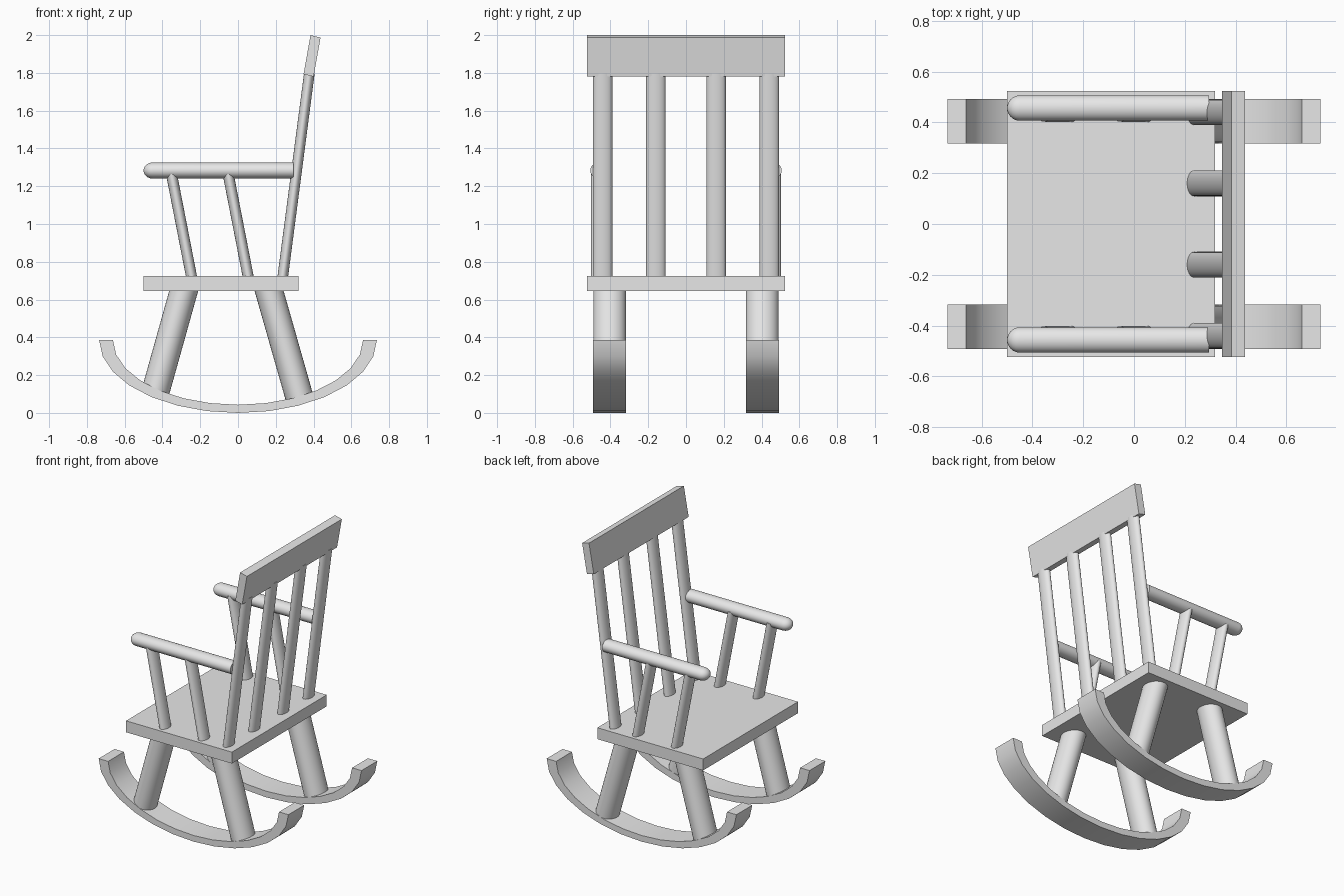
import bpy, bmesh, math
from mathutils import Vector, Matrix

if "Cube" in bpy.data.objects:
    bpy.data.objects.remove(bpy.data.objects["Cube"])

wood = bpy.data.materials.new("light_grey")
wood.diffuse_color = (0.8, 0.8, 0.8, 1)
wood.use_nodes = True
wood.node_tree.nodes["Principled BSDF"].inputs["Base Color"].default_value = wood.diffuse_color


def finish(name, bm, smooth=True):
    bmesh.ops.recalc_face_normals(bm, faces=bm.faces)
    me = bpy.data.meshes.new(name)
    bm.to_mesh(me)
    bm.free()
    me.materials.append(wood)
    ob = bpy.data.objects.new(name, me)
    bpy.context.collection.objects.link(ob)
    if smooth:
        bpy.ops.object.select_all(action='DESELECT')
        ob.select_set(True)
        bpy.context.view_layer.objects.active = ob
        bpy.ops.object.shade_smooth_by_angle(angle=math.radians(30))
    return ob


def slab(name, profile, y0, y1, smooth=False):
    """Extrude an (x, z) outline from y0 to y1."""
    bm = bmesh.new()
    face = bm.faces.new([bm.verts.new((x, y0, z)) for x, z in profile])
    ext = bmesh.ops.extrude_face_region(bm, geom=[face])
    verts = [g for g in ext["geom"] if isinstance(g, bmesh.types.BMVert)]
    bmesh.ops.translate(bm, vec=(0, y1 - y0, 0), verts=verts)
    return finish(name, bm, smooth)


def rod(name, y, a, b, rx, ry, dome=0, n=32):
    """Oval rod between (x, z) points a and b, with an optional rounded start."""
    start, end = Vector((a[0], y, a[1])), Vector((b[0], y, b[1]))
    axis = end - start
    turn = Matrix.Rotation(math.atan2(axis.x, axis.z), 3, 'Y')
    rings = [(0, 1), (axis.length, 1)]
    if dome:
        steps = [math.radians(d) for d in (8, 24, 40, 56, 73)]
        rings = [(dome * (1 - math.cos(t)), math.sin(t)) for t in steps]
        rings += [(dome, 1), (axis.length, 1)]
    bm = bmesh.new()
    loops = []
    for h, s in rings:
        loops.append([bm.verts.new(start + turn @ Vector((
            rx * s * math.cos(math.tau * i / n),
            ry * s * math.sin(math.tau * i / n), h))) for i in range(n)])
    for lo, hi in zip(loops, loops[1:]):
        for i in range(n):
            j = (i + 1) % n
            bm.faces.new((lo[i], lo[j], hi[j], hi[i]))
    bm.faces.new(loops[0])
    bm.faces.new(loops[-1])
    return finish(name, bm)


# Seat board and tilted head board
slab("seat", [(-0.5, 0.645), (0.32, 0.645), (0.32, 0.725), (-0.5, 0.725)], -0.525, 0.525)
slab("head_board", [(0.347, 1.793), (0.400, 1.78), (0.437, 1.987), (0.384, 2.0)], -0.525, 0.525)

# Half-ellipse rocker outline
SEG = 14
angles = [math.pi + math.pi * i / SEG for i in range(SEG + 1)]
outer = [(0.735 * math.cos(t), 0.385 + 0.385 * math.sin(t)) for t in angles]
inner = [(0.662 * math.cos(t), 0.385 + 0.342 * math.sin(t)) for t in angles]
rocker = outer + inner[::-1]

for side, s in (("left", -1), ("right", 1)):
    # Rockers and splayed legs
    slab(side + "_rocker", rocker, s * 0.317, s * 0.492, True)
    rod(side + "_front_leg", s * 0.404, (-0.438, 0.108), (-0.278, 0.68), 0.074, 0.087)
    rod(side + "_back_leg", s * 0.404, (0.325, 0.082), (0.155, 0.68), 0.074, 0.087)
    # Armrest with rounded front and its two supports
    rod(side + "_armrest", s * 0.457, (-0.5, 1.283), (0.295, 1.283), 0.043, 0.05, dome=0.05)
    rod(side + "_front_arm_support", s * 0.452, (-0.240, 0.69), (-0.355, 1.28), 0.029, 0.05)
    rod(side + "_back_arm_support", s * 0.452, (0.060, 0.69), (-0.055, 1.28), 0.029, 0.05)
    # Back spindles
    for kind, y in (("inner", 0.16), ("outer", 0.441)):
        rod(f"{side}_{kind}_spindle", s * y, (0.233, 0.69), (0.378, 1.80), 0.028, 0.051)
